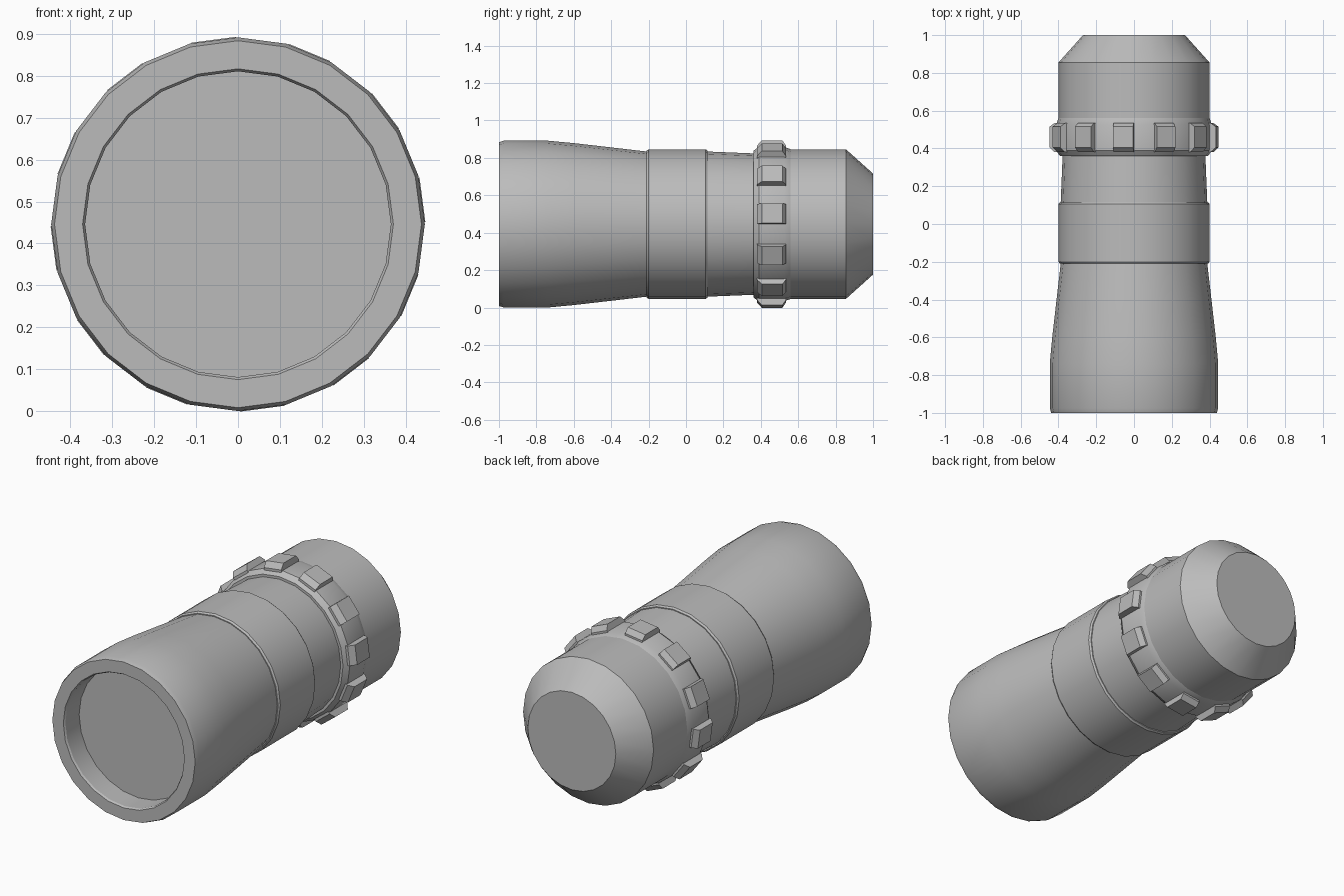
import bpy
import bmesh
import math
from mathutils import Matrix

SIDES = 24
STEP = 2 * math.pi / SIDES
AXIS_Z = 0.446

old = bpy.data.objects.get("Cube")
if old:
    bpy.data.objects.remove(old, do_unlink=True)

grey = bpy.data.materials.new("light_grey")
grey.use_nodes = True
grey.diffuse_color = (0.5, 0.5, 0.5, 1)
grey.node_tree.nodes["Principled BSDF"].inputs["Base Color"].default_value = (0.5, 0.5, 0.5, 1)


def finish(name, bm):
    """Turn a bmesh into a named object lying along the y axis."""
    bmesh.ops.remove_doubles(bm, verts=bm.verts, dist=1e-5)
    bmesh.ops.translate(bm, verts=bm.verts, vec=(0, 0, AXIS_Z))
    mesh = bpy.data.meshes.new(name)
    bm.to_mesh(mesh)
    bm.free()
    mesh.materials.append(grey)
    obj = bpy.data.objects.new(name, mesh)
    bpy.context.collection.objects.link(obj)
    bpy.ops.object.select_all(action="DESELECT")
    obj.select_set(True)
    bpy.context.view_layer.objects.active = obj
    bpy.ops.object.shade_smooth_by_angle(angle=math.radians(30))
    return obj


def ring_point(y, r, k):
    return (r * math.sin(k * STEP), y, r * math.cos(k * STEP))


def lathe(name, profile, cap_start=False, cap_end=False):
    """Revolve (y, radius) points round the y axis, front to back on the outside."""
    bm = bmesh.new()
    rings = [[bm.verts.new(ring_point(y, r, k)) for k in range(SIDES)] for y, r in profile]
    for a, b in zip(rings, rings[1:]):
        for k in range(SIDES):
            n = (k + 1) % SIDES
            bm.faces.new((a[k], a[n], b[n], b[k]))
    if cap_start:
        bm.faces.new(rings[0][::-1])
    if cap_end:
        bm.faces.new(rings[-1])
    return finish(name, bm)


# Flared front hood with its rim and hollow mouth
lathe("front_hood", [(-0.87, 0.365), (-0.99, 0.365), (-1, 0.371), (-1, 0.438),
                     (-0.975, 0.446), (-0.74, 0.446), (-0.6, 0.433),
                     (-0.4, 0.41), (-0.21, 0.388)])

# Flat lens at the bottom of the mouth
bm = bmesh.new()
bm.faces.new([bm.verts.new(ring_point(-0.87, 0.365, k)) for k in range(SIDES)][::-1])
lens = finish("lens", bm)
if lens.data.polygons[0].normal.y > 0:
    lens.data.flip_normals()

# Raised band round the middle
lathe("middle_band", [(-0.21, 0.388), (-0.21, 0.393), (-0.2, 0.4),
                      (0.105, 0.4), (0.115, 0.393), (0.115, 0.388)])

# Tapered neck behind the band
lathe("neck", [(0.115, 0.388), (0.36, 0.378)])

# Base of the toothed ring
lathe("grip_ring", [(0.36, 0.378), (0.36, 0.392), (0.39, 0.413),
                    (0.525, 0.413), (0.56, 0.4)])

# Rear barrel with a tapered, capped end
lathe("rear_barrel", [(0.56, 0.4), (0.855, 0.4), (1, 0.27)], cap_end=True)

# Twelve chamfered teeth, one on every second side of the ring
bm = bmesh.new()
half = 0.41 * math.sin(STEP / 2)
flat = math.cos(STEP / 2)
for i in range(SIDES // 2):
    turn = Matrix.Rotation((2 * i + 1.5) * STEP, 4, "Y")
    levels = []
    for r, y0, y1, w in ((0.395, 0.38, 0.535, half), (0.42, 0.38, 0.535, half),
                         (0.448, 0.405, 0.515, half)):
        corners = ((-w, y0), (w, y0), (w, y1), (-w, y1))
        levels.append([bm.verts.new(turn @ Matrix.Translation((x, y, r * flat)).translation)
                       for x, y in corners])
    for a, b in zip(levels, levels[1:]):
        for k in range(4):
            n = (k + 1) % 4
            bm.faces.new((a[k], a[n], b[n], b[k]))
    bm.faces.new(levels[-1])
finish("grip_teeth", bm)
